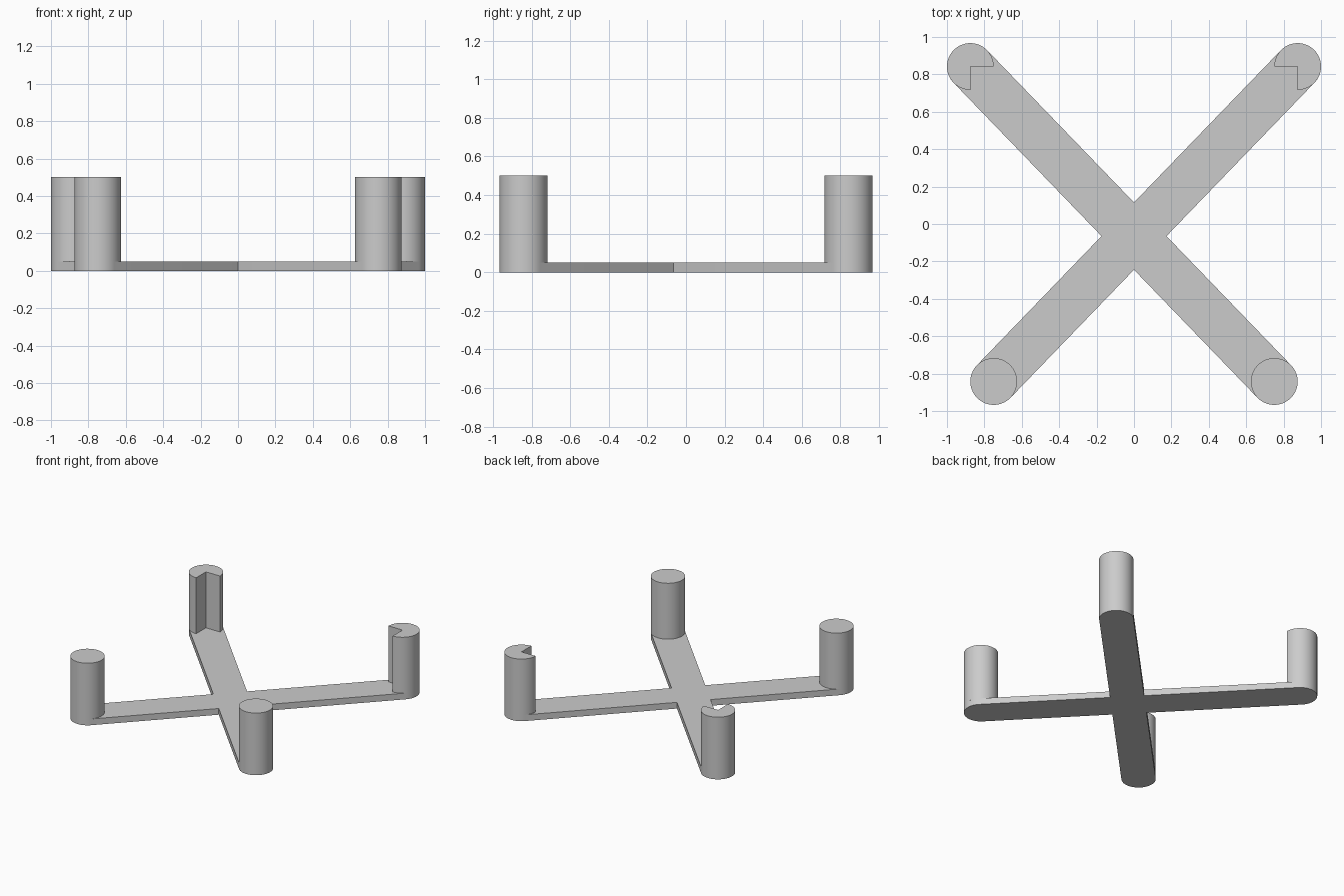
import bpy, bmesh
from math import atan2, cos, sin, pi
from mathutils import Vector

RADIUS, BASE_H, POST_H = 0.125, 0.05, 0.5
FRONT_X, BACK_X, END_Y = 0.75, 0.875, 0.842

if "Cube" in bpy.data.objects:
    bpy.data.objects.remove(bpy.data.objects["Cube"], do_unlink=True)

grey = bpy.data.materials.new("plain grey")
grey.use_nodes = True
grey.diffuse_color = (0.6, 0.6, 0.6, 1)
grey.node_tree.nodes["Principled BSDF"].inputs["Base Color"].default_value = grey.diffuse_color


def arc(centre, start, sweep, steps):
    """Points along a counter-clockwise arc, both ends included."""
    return [centre + RADIUS * Vector((cos(start + sweep * i / steps), sin(start + sweep * i / steps)))
            for i in range(steps + 1)]


def prism(name, outline, z0, z1, floor=True):
    """Extrude a counter-clockwise outline upward."""
    bm = bmesh.new()
    bottom = bm.faces.new([bm.verts.new((p.x, p.y, z0)) for p in outline])
    result = bmesh.ops.extrude_face_region(bm, geom=[bottom], use_keep_orig=True)
    top = [v for v in result["geom"] if isinstance(v, bmesh.types.BMVert)]
    bmesh.ops.translate(bm, verts=top, vec=(0, 0, z1 - z0))
    bmesh.ops.recalc_face_normals(bm, faces=bm.faces)
    if not floor:
        bmesh.ops.delete(bm, geom=[bottom], context="FACES_ONLY")
    mesh = bpy.data.meshes.new(name)
    bm.to_mesh(mesh)
    bm.free()
    mesh.materials.append(grey)
    obj = bpy.data.objects.new(name, mesh)
    bpy.context.collection.objects.link(obj)
    bpy.ops.object.select_all(action="DESELECT")
    obj.select_set(True)
    bpy.context.view_layer.objects.active = obj
    bpy.ops.object.shade_smooth_by_angle(angle=pi / 6)
    return obj


# Cross-shaped base: a rounded end for each arm, with inner corners between
ends = [Vector(p) for p in ((BACK_X, END_Y), (-BACK_X, END_Y),
                            (-FRONT_X, -END_Y), (FRONT_X, -END_Y))]
slope = 2 * END_Y / (FRONT_X + BACK_X)
hub = Vector((0, END_Y - BACK_X * slope))
tilt = atan2(slope, 1)
corners = [Vector((0, RADIUS / cos(tilt))), Vector((-RADIUS / sin(tilt), 0))]
corners += [-c for c in corners]
outline = []
for end, corner in zip(ends, corners):
    heading = atan2(end.y - hub.y, end.x - hub.x)
    outline += arc(end, heading - pi / 2, pi, 32) + [hub + corner]
prism("cross_base", outline, 0, BASE_H)

# Posts: round at the front, with an inward quarter notch at the back
for side, sign in (("left", 1), ("right", -1)):
    prism(f"front_{side}_post", arc(Vector((sign * FRONT_X, -END_Y)), 0, 2 * pi, 64)[:-1],
          BASE_H, POST_H, floor=False)
    centre = Vector((sign * BACK_X, END_Y))
    start = -pi / 2 if sign > 0 else 0
    prism(f"back_{side}_notched_post", [centre] + arc(centre, start, 1.5 * pi, 48),
          BASE_H, POST_H, floor=False)
